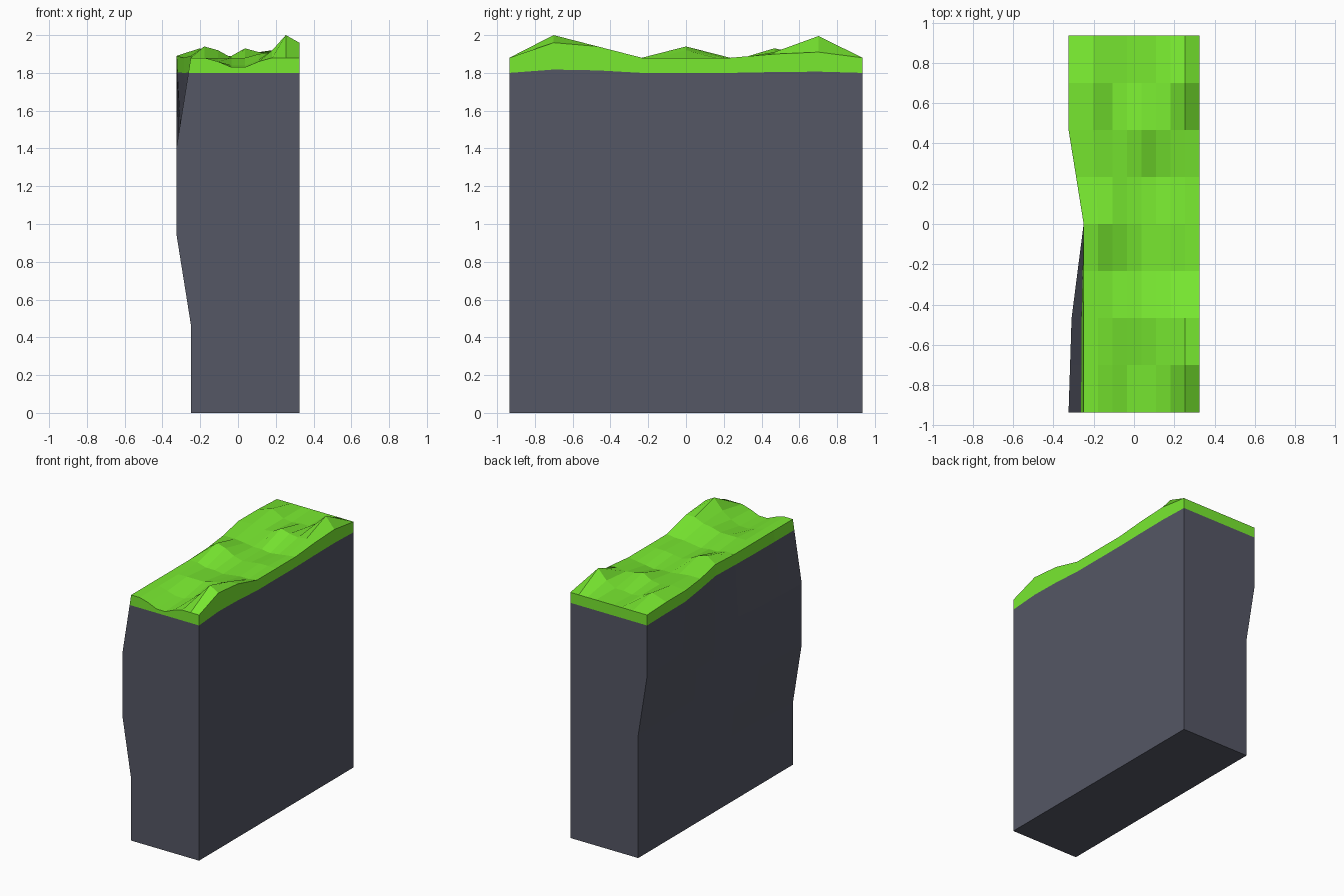
import bpy, bmesh

if "Cube" in bpy.data.objects:
    bpy.data.objects.remove(bpy.data.objects["Cube"])

N = 8                        # cells along both x and y
X0, X1, HALF_Y = -0.25, 0.325, 0.935
BAND = 0.235                 # height of one band of rock
TOP = 1.88

# Bumps of the turf in hundredths, one row per y from front to back
BUMPS = [
    [0, 0, -2, -5, -5, -2, 0, 0, 0],
    [0, 0, -2, -4, -4, -1, 4, 12, 8],
    [0, 0, 0, 0, 0, 2, 3, 6, 6],
    [0, 0, -2, -2, -3, -2, -1, -1, 0],
    [1, 6, 4, 0, -2, -1, 0, 0, 0],
    [0, 0, -1, -2, -2, -3, -2, -1, 0],
    [1, 2, 0, 1, 5, 3, 2, 3, 2],
    [1, 5, 0, -1, 0, 0, 4, 11.5, 3],
    [0, 0, 0, 0, 0, 0, 0, 0, 0],
]

# Bulge of the cliff face to the left: one row per y, one value per 0.47 of height
BULGE = [
    [0, 0, 0.075, 0.075, 0],
    [0, -0.035, 0.05, 0.06, 0],
    [0, -0.03, -0.02, 0, 0],
    [0, -0.01, -0.01, 0.05, 0.075],
    [0, 0, 0, 0.075, 0.075],
]


def bulge(j, z):
    def along_z(row):
        t = min(z / (2 * BAND), 4)
        k = min(int(t), 3)
        return row[k] + (row[k + 1] - row[k]) * (t - k)
    a = min(j // 2, 3)
    lo, hi = along_z(BULGE[a]), along_z(BULGE[a + 1])
    return lo + (hi - lo) * (j / 2 - a)


def turf_top(i, j):
    return TOP + BUMPS[j][i] / 100


def turf_base(i, j):
    return 1.80 + 0.22 * max(0, BUMPS[j][i]) / 100


def material(name, color):
    m = bpy.data.materials.new(name)
    m.diffuse_color = (*color, 1)
    m.use_nodes = True
    m.node_tree.nodes["Principled BSDF"].inputs["Base Color"].default_value = m.diffuse_color
    return m


def block(name, levels, mat, cap):
    """Walls through stacked grid levels, plus one grid cap at level `cap`."""
    bm = bmesh.new()
    verts = {}

    def vert(i, j, k):
        if (i, j, k) not in verts:
            z = levels[k](i, j)
            pull = {0: 1, 1: 0.33}.get(i, 0)
            x = X0 + (X1 - X0) * i / N - bulge(j, z) * pull
            verts[i, j, k] = bm.verts.new((x, -HALF_Y + 2 * HALF_Y * j / N, z))
        return verts[i, j, k]

    # Cap grid, facing outwards
    for i in range(N):
        for j in range(N):
            quad = [vert(i, j, cap), vert(i + 1, j, cap),
                    vert(i + 1, j + 1, cap), vert(i, j + 1, cap)]
            bm.faces.new(quad if cap else quad[::-1])
    # Walls around the perimeter
    ring = ([(i, 0) for i in range(N)] + [(N, j) for j in range(N)]
            + [(i, N) for i in range(N, 0, -1)] + [(0, j) for j in range(N, 0, -1)])
    for k in range(len(levels) - 1):
        for a, b in zip(ring, ring[1:] + ring[:1]):
            bm.faces.new([vert(*a, k), vert(*b, k), vert(*b, k + 1), vert(*a, k + 1)])

    mesh = bpy.data.meshes.new(name)
    bm.to_mesh(mesh)
    bm.free()
    mesh.materials.append(mat)
    obj = bpy.data.objects.new(name, mesh)
    bpy.context.collection.objects.link(obj)
    return obj


# Rock body with the uneven cliff face, open where the turf sits on it
rock_levels = [lambda i, j, k=k: BAND * k for k in range(7)] + [turf_base]
block("cliff_rock", rock_levels, material("rock", (0.09, 0.095, 0.13)), cap=0)

# Grass layer on top
block("grass_top", [turf_base, turf_top], material("grass", (0.19, 0.82, 0.03)), cap=1)
